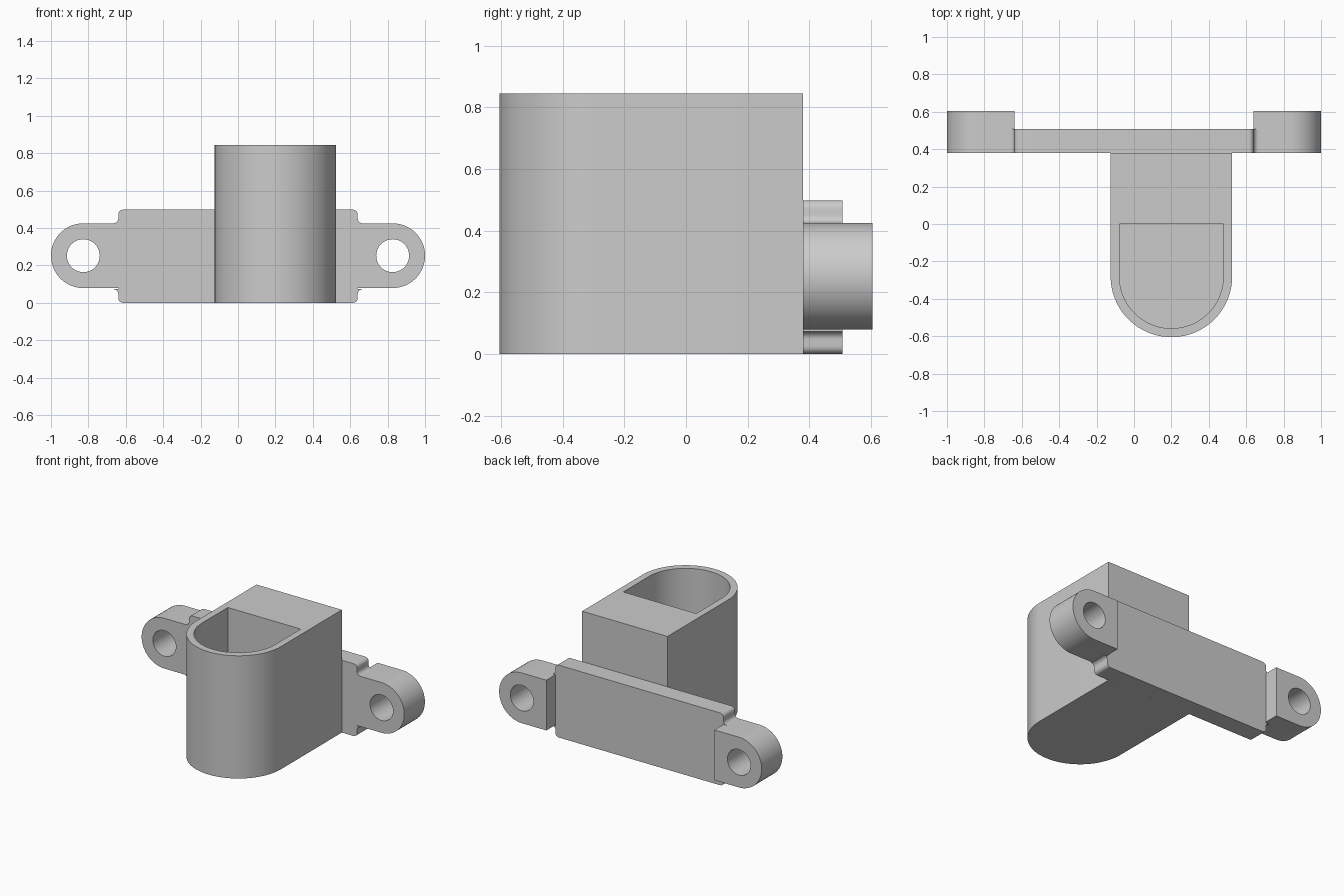
import bpy
import bmesh
from math import cos, sin, radians
from mathutils import Matrix, Vector

cube = bpy.data.objects.get("Cube")
if cube:
    bpy.data.objects.remove(cube, do_unlink=True)

grey = bpy.data.materials.new("plain grey")
grey.use_nodes = True
grey.diffuse_color = (0.6, 0.6, 0.6, 1)
grey.node_tree.nodes["Principled BSDF"].inputs["Base Color"].default_value = (0.6, 0.6, 0.6, 1)

UPRIGHT = Matrix.Rotation(radians(90), 4, 'X')   # sends outline (x, y) to (x, z)


def arc(cx, cy, r, start, end, steps):
    angles = [radians(start + (end - start) * i / steps) for i in range(steps + 1)]
    return [(cx + r * cos(a), cy + r * sin(a)) for a in angles]


def prism(name, outline, low, high, upright=False):
    """Extrude an outline along z, or along y when upright."""
    bm = bmesh.new()
    face = bm.faces.new([bm.verts.new((x, y, 0)) for x, y in outline])
    grown = bmesh.ops.extrude_face_region(bm, geom=[face])["geom"]
    tops = [v for v in grown if isinstance(v, bmesh.types.BMVert)]
    bmesh.ops.translate(bm, verts=tops, vec=Vector((0, 0, high - low)))
    bmesh.ops.translate(bm, verts=bm.verts, vec=Vector((0, 0, -high if upright else low)))
    if upright:
        bmesh.ops.transform(bm, matrix=UPRIGHT, verts=bm.verts)
    bmesh.ops.recalc_face_normals(bm, faces=bm.faces)
    mesh = bpy.data.meshes.new(name)
    bm.to_mesh(mesh)
    bm.free()
    mesh.materials.append(grey)
    obj = bpy.data.objects.new(name, mesh)
    bpy.context.collection.objects.link(obj)
    return obj


def cut(obj, cutter):
    """Subtract the cutter, then discard it."""
    mod = obj.modifiers.new("cut", 'BOOLEAN')
    mod.operation = 'DIFFERENCE'
    mod.solver = 'EXACT'
    mod.object = cutter
    graph = bpy.context.evaluated_depsgraph_get()
    mesh = bpy.data.meshes.new_from_object(obj.evaluated_get(graph))
    obj.modifiers.clear()
    obj.data = mesh
    bpy.data.objects.remove(cutter, do_unlink=True)


def smooth(obj):
    bpy.ops.object.select_all(action='DESELECT')
    obj.select_set(True)
    bpy.context.view_layer.objects.active = obj
    bpy.ops.object.shade_smooth_by_angle(angle=radians(30))


# Round-fronted holder with a pocket open at the top
MOUNT_Y = 0.38
holder_x, round_y = 0.2, -0.28


def holder_outline(r, back):
    return arc(holder_x, round_y, r, 180, 360, 48) + [(holder_x + r, back), (holder_x - r, back)]


holder = prism("holder_body", holder_outline(0.325, MOUNT_Y), 0, 0.845)
cut(holder, prism("pocket_cutter", holder_outline(0.278, 0), 0.05, 1))
smooth(holder)

# Mounting plate: rounded corners, small fillets where it meets the lugs
PLATE_X, MID_Z, LUG_R, FILLET = 0.64, 0.252, 0.173, 0.026
corner = arc(PLATE_X - FILLET, MID_Z * 2 - 0.006 - FILLET, FILLET, 0, 90, 6)
fillet = arc(PLATE_X + FILLET, MID_Z + LUG_R + FILLET, FILLET, 270, 180, 6)
upper = [(PLATE_X, MID_Z + LUG_R)] + fillet + corner
half = [(x, 2 * (MID_Z - 0.003) - z) for x, z in reversed(upper)] + upper
half = [(x, max(z, 0)) for x, z in half]
plate = prism("mounting_plate", half + [(-x, z) for x, z in reversed(half)],
              MOUNT_Y, 0.507, upright=True)
smooth(plate)

# Screw lugs at both ends
for side, label in ((1, "left"), (-1, "right")):
    cx = 1 - LUG_R
    shape = [(PLATE_X, MID_Z - LUG_R)] + arc(cx, MID_Z, LUG_R, -90, 90, 32) + [(PLATE_X, MID_Z + LUG_R)]
    lug = prism(label + "_lug", [(side * x, z) for x, z in shape], MOUNT_Y, 0.605, upright=True)
    hole = arc(side * cx, MID_Z, 0.088, 0, 360, 40)[:-1]
    cut(lug, prism("hole_cutter", hole, 0.2, 0.8, upright=True))
    smooth(lug)
